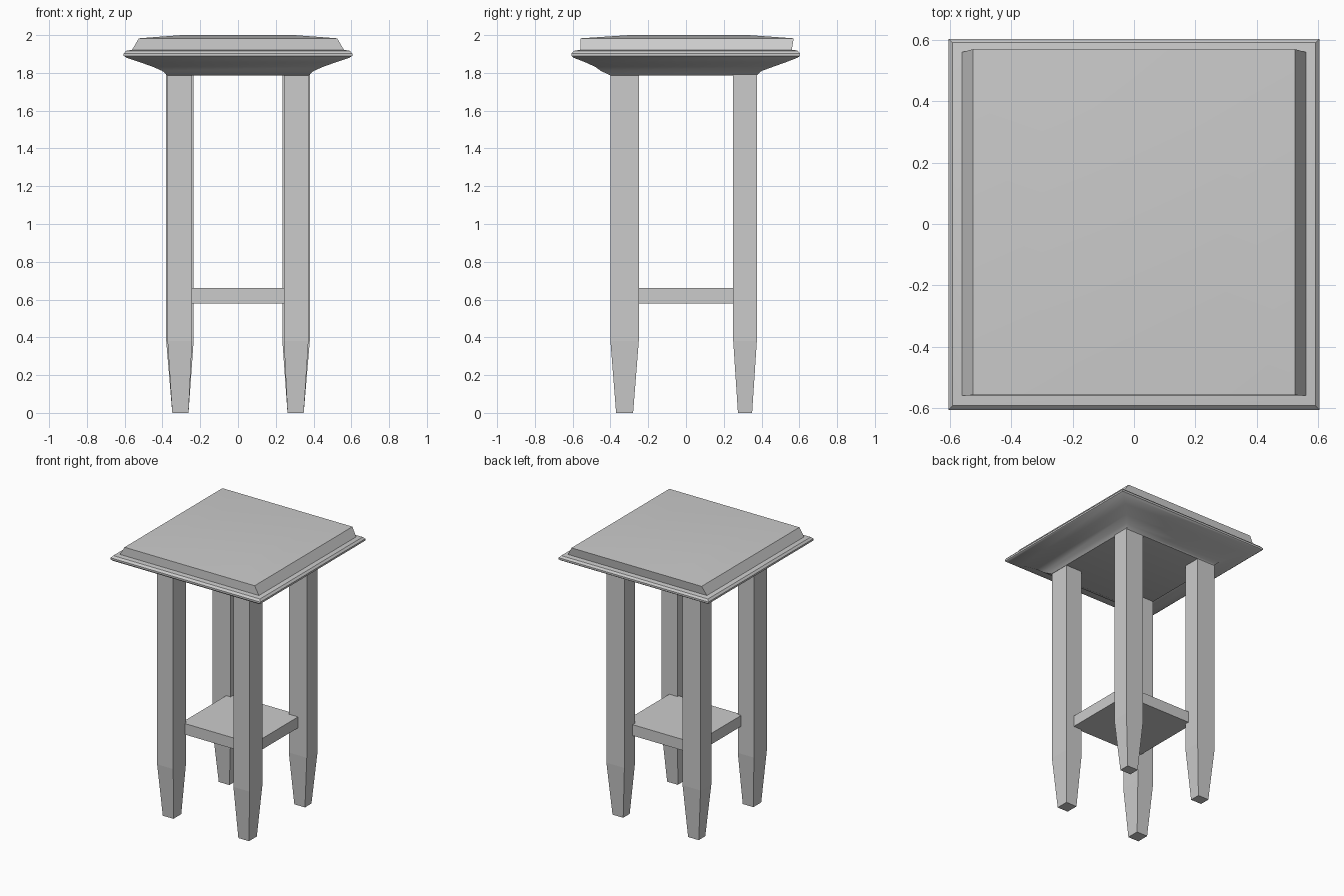
import bpy

if "Cube" in bpy.data.objects:
    bpy.data.objects.remove(bpy.data.objects["Cube"])


def loft(name, rings, smooth=None):
    """Solid through stacked rectangles given as (x0, x1, y0, y1, z)."""
    verts, faces = [], []
    for x0, x1, y0, y1, z in rings:
        verts += [(x0, y0, z), (x1, y0, z), (x1, y1, z), (x0, y1, z)]
    for r in range(len(rings) - 1):
        for i in range(4):
            j = (i + 1) % 4
            faces.append((r*4 + i, r*4 + j, r*4 + 4 + j, r*4 + 4 + i))
    n = len(verts)
    faces += [(3, 2, 1, 0), (n - 4, n - 3, n - 2, n - 1)]
    mesh = bpy.data.meshes.new(name)
    mesh.from_pydata(verts, [], faces)
    obj = bpy.data.objects.new(name, mesh)
    bpy.context.collection.objects.link(obj)
    if smooth:
        bpy.ops.object.select_all(action='DESELECT')
        bpy.context.view_layer.objects.active = obj
        obj.select_set(True)
        bpy.ops.object.shade_smooth_by_angle(angle=smooth)
    return obj


# Tapered legs: inner/outer x, y range, and the foot's y range
for side, s in (("left", -1), ("right", 1)):
    for part, xi, xo, y0, y1, f0, f1 in (
            ("front", 0.243, 0.373, -0.40, -0.25, -0.37, -0.28),
            ("back", 0.235, 0.38, 0.25, 0.375, 0.275, 0.35)):
        a, b = sorted((s * xi, s * xo))
        c, d = sorted((s * 0.262, s * 0.348))
        loft(f"{part}_{side}_leg", [(c, d, f0, f1, 0.0),
                                    (a, b, y0, y1, 0.38),
                                    (a, b, y0, y1, 1.80)])

# Lower shelf held between the legs
shelf = (-0.27, 0.31, -0.265, 0.28)
loft("lower_shelf", [(*shelf, 0.58), (*shelf, 0.66)])

# Flared moulding under the top, with a rounded rim
moulding = [(0.375, -0.40, 0.375, 1.787), (0.40, -0.45, 0.40, 1.81),
            (0.45, -0.48, 0.46, 1.832), (0.52, -0.535, 0.53, 1.857),
            (0.59, -0.595, 0.59, 1.88), (0.605, -0.606, 0.604, 1.89),
            (0.605, -0.606, 0.604, 1.903), (0.592, -0.592, 0.592, 1.917),
            (0.56, -0.56, 0.57, 1.922)]
loft("top_moulding", [(-x, x, y0, y1, z) for x, y0, y1, z in moulding], 0.6)

# Bevelled top slab, very slightly domed
slab = [(0.562, -0.56, 0.56, 1.92), (0.525, -0.558, 0.57, 1.983),
        (0.30, -0.30, 0.33, 2.0)]
loft("table_top", [(-x, x, y0, y1, z) for x, y0, y1, z in slab], 0.5)
